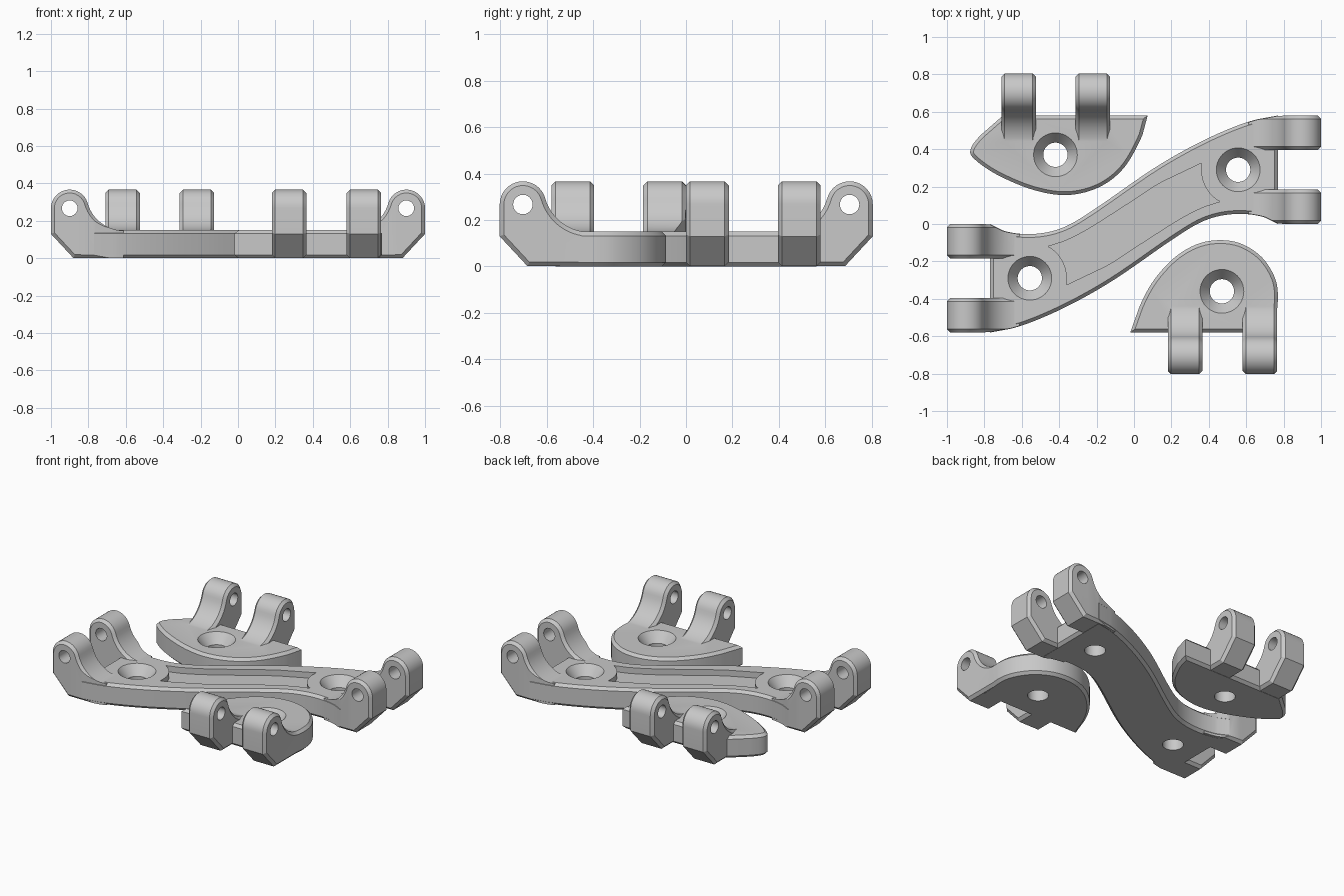
import bpy, bmesh
from math import cos, sin, pi, atan2, sqrt, radians
from mathutils import Vector, Matrix

if "Cube" in bpy.data.objects:
    bpy.data.objects.remove(bpy.data.objects["Cube"])

grey = bpy.data.materials.new("plain_grey")
grey.use_nodes = True
grey.diffuse_color = (0.58, 0.58, 0.58, 1)
grey.node_tree.nodes["Principled BSDF"].inputs["Base Color"].default_value = (0.58, 0.58, 0.58, 1)

THICK = 0.15        # plate thickness
CHAMFER = 0.018
LUG_HALF = 0.0925   # half the width of a lug
PIN = (0.1, 0.267)  # pin position: distance from lug tip, height


# Outline helpers
def arc(cx, cy, r, start, end, n):
    return [(cx + r * cos(start + (end - start) * i / n),
             cy + r * sin(start + (end - start) * i / n)) for i in range(n + 1)]


# Smooth curve whose first and last segments stay straight, so corners inset cleanly
def spline(pts, n=6):
    p = [Vector(q) for q in pts]
    out = [pts[0]]
    for a, b, c, d in zip(p, p[1:], p[2:], p[3:]):
        for i in range(n):
            t = i / n
            out.append(tuple(0.5 * (2 * b + (c - a) * t + (2 * a - 5 * b + 4 * c - d) * t ** 2
                                    + (3 * b - a - 3 * c + d) * t ** 3)))
    return out + pts[-2:]


def half_turn(pts):
    return [(-x, -y) for x, y in pts]


def counter_clockwise(pts):
    area = sum(a[0] * b[1] - b[0] * a[1] for a, b in zip(pts, pts[1:] + pts[:1]))
    return pts if area > 0 else pts[::-1]


def inset(pts, d):
    out = []
    for i, q in enumerate(pts):
        a, b, c = Vector(pts[i - 1]), Vector(q), Vector(pts[(i + 1) % len(pts)])
        e, f = (b - a).normalized(), (c - b).normalized()
        n, m = Vector((-e.y, e.x)), Vector((-f.y, f.x))
        out.append(tuple(b + (n + m) * d / (1 + n.dot(m))))
    return out


# Solid helpers
def loft(name, rings, matrix=Matrix()):
    bm = bmesh.new()
    loops = [[bm.verts.new(matrix @ Vector(p)) for p in ring] for ring in rings]
    for lo, hi in zip(loops, loops[1:]):
        for i in range(len(lo)):
            bm.faces.new((lo[i - 1], lo[i], hi[i], hi[i - 1]))
    bm.faces.new(loops[0][::-1])
    bm.faces.new(loops[-1])
    bm.normal_update()
    if bm.calc_volume(signed=True) < 0:
        bmesh.ops.reverse_faces(bm, faces=bm.faces[:])
    mesh = bpy.data.meshes.new(name)
    bm.to_mesh(mesh)
    bm.free()
    mesh.materials.append(grey)
    obj = bpy.data.objects.new(name, mesh)
    bpy.context.collection.objects.link(obj)
    return obj


def prism(name, outline, z0, z1, chamfer=0.0):
    pts = counter_clockwise(outline)
    levels = [(0, z0), (0, z1)]
    if chamfer:
        levels = [(chamfer, z0), (0, z0 + chamfer), (0, z1 - chamfer), (chamfer, z1)]
    return loft(name, [[(x, y, z) for x, y in (inset(pts, d) if d else pts)] for d, z in levels])


def combine(obj, other, operation, keep=False):
    mod = obj.modifiers.new("combine", 'BOOLEAN')
    mod.operation, mod.solver, mod.object = operation, 'EXACT', other
    bpy.context.view_layer.update()
    deps = bpy.context.evaluated_depsgraph_get()
    mesh = bpy.data.meshes.new_from_object(obj.evaluated_get(deps))
    obj.modifiers.clear()
    obj.data = mesh
    if not keep:
        bpy.data.objects.remove(other)


# Rounded lug with a swept root and a drilled pin hole
def lug(name, x, y, turn):
    matrix = Matrix.Translation((x, y, 0)) @ Matrix.Rotation(radians(turn), 4, 'Z')
    head, root = 0.1, 0.2
    rz = THICK - 0.002 + root
    dz = rz - PIN[1]
    ru = PIN[0] + sqrt((head + root) ** 2 - dz ** 2)
    lean = atan2(dz, ru - PIN[0])
    profile = [(0.12, 0.001), (0, 0.13)]
    profile += arc(*PIN, head, pi, lean, 16)
    profile += arc(ru, rz, root, pi + lean, 1.5 * pi, 12)[1:]
    profile += [(ru, 0.001)]
    profile = counter_clockwise(profile)
    sides = [(CHAMFER, -LUG_HALF), (0, CHAMFER - LUG_HALF), (0, LUG_HALF - CHAMFER), (CHAMFER, LUG_HALF)]
    body = loft(name, [[(u, w, z) for u, z in (inset(profile, d) if d else profile)]
                       for d, w in sides], matrix)
    circle = arc(*PIN, 0.042, 0, 2 * pi, 24)[:-1]
    pin = loft("pin_cutter", [[(u, w, z) for u, z in circle] for w in (-0.2, 0.2)], matrix)
    combine(body, pin, 'DIFFERENCE')
    return body


# Countersunk screw hole
def screw_hole(plate, x, y):
    steps = [(0.065, -0.1), (0.065, 0.085), (0.117, THICK), (0.143, THICK + 0.03)]
    cutter = loft("screw_cutter", [[(px, py, z) for px, py in arc(x, y, r, 0, 2 * pi, 40)[:-1]]
                                   for r, z in steps])
    combine(plate, cutter, 'DIFFERENCE')


def finish(obj):
    bpy.ops.object.select_all(action='DESELECT')
    obj.select_set(True)
    bpy.context.view_layer.objects.active = obj
    bpy.ops.object.shade_smooth_by_angle(angle=radians(28))


# Curved centre arm, the same after a half turn
edge = spline([(-0.77, 0), (-0.7, -0.035), (-0.6, -0.053), (-0.5, -0.05), (-0.41, -0.03),
               (-0.32, 0.01), (-0.18, 0.1), (0.02, 0.24), (0.15, 0.325), (0.29, 0.405),
               (0.42, 0.47), (0.55, 0.525), (0.66, 0.56), (0.77, 0.58)])
arm = prism("centre_arm", edge + half_turn(edge), 0, THICK, CHAMFER)

# Countersunk holes and the shallow channel along the arm
for side in (-1, 1):
    screw_hole(arm, side * 0.557, side * 0.29)
channel = spline([(-0.46, -0.12), (-0.38, -0.095), (-0.25, -0.03), (-0.06, 0.09),
                  (0.15, 0.225), (0.36, 0.325)])
channel += arc(0.555, 0.29, 0.196, radians(170), radians(241), 10)[1:-1]
combine(arm, prism("channel_cutter", channel + half_turn(channel), THICK - 0.04, 0.3), 'DIFFERENCE')
finish(arm)

# Arm lugs, trimmed to the arm outline and repeated at the other end
long_edge = [(-1.1, 0.01)] + edge + [(1.1, 0.59)]
trim = prism("lug_trim", inset(counter_clockwise(long_edge + half_turn(long_edge)), 0.002), -0.1, 0.6)
for y in (0.092, 0.488):
    part = lug("left_arm_lug", 1, y, 180)
    combine(part, trim, 'INTERSECT', keep=True)
    finish(part)
    twin = part.copy()
    twin.name = "right_arm_lug"
    twin.matrix_world = Matrix.Rotation(pi, 4, 'Z')
    bpy.context.collection.objects.link(twin)
bpy.data.objects.remove(trim)

# Two small end plates, each with a pair of lugs
back_outline = spline([(0.073, 0.58), (0.045, 0.475), (-0.05, 0.305), (-0.18, 0.2), (-0.35, 0.155),
                       (-0.53, 0.18), (-0.72, 0.257), (-0.845, 0.34), (-0.875, 0.395),
                       (-0.82, 0.475), (-0.7, 0.58)])
front_outline = spline([(-0.02, -0.58), (0.03, -0.44), (0.11, -0.295), (0.235, -0.165), (0.38, -0.095),
                        (0.54, -0.095), (0.67, -0.165), (0.75, -0.28), (0.77, -0.4), (0.755, -0.58)])
for name, outline, lugs, tip, turn, hole in (
        ("back_plate", back_outline, (-0.617, -0.22), 0.805, -90, (-0.42, 0.37)),
        ("front_plate", front_outline, (0.273, 0.673), -0.803, 90, (0.47, -0.36))):
    plate = prism(name, outline, 0, THICK, CHAMFER)
    for x in lugs:
        combine(plate, lug("plate_lug", x, tip, turn), 'UNION')
    screw_hole(plate, *hole)
    finish(plate)
